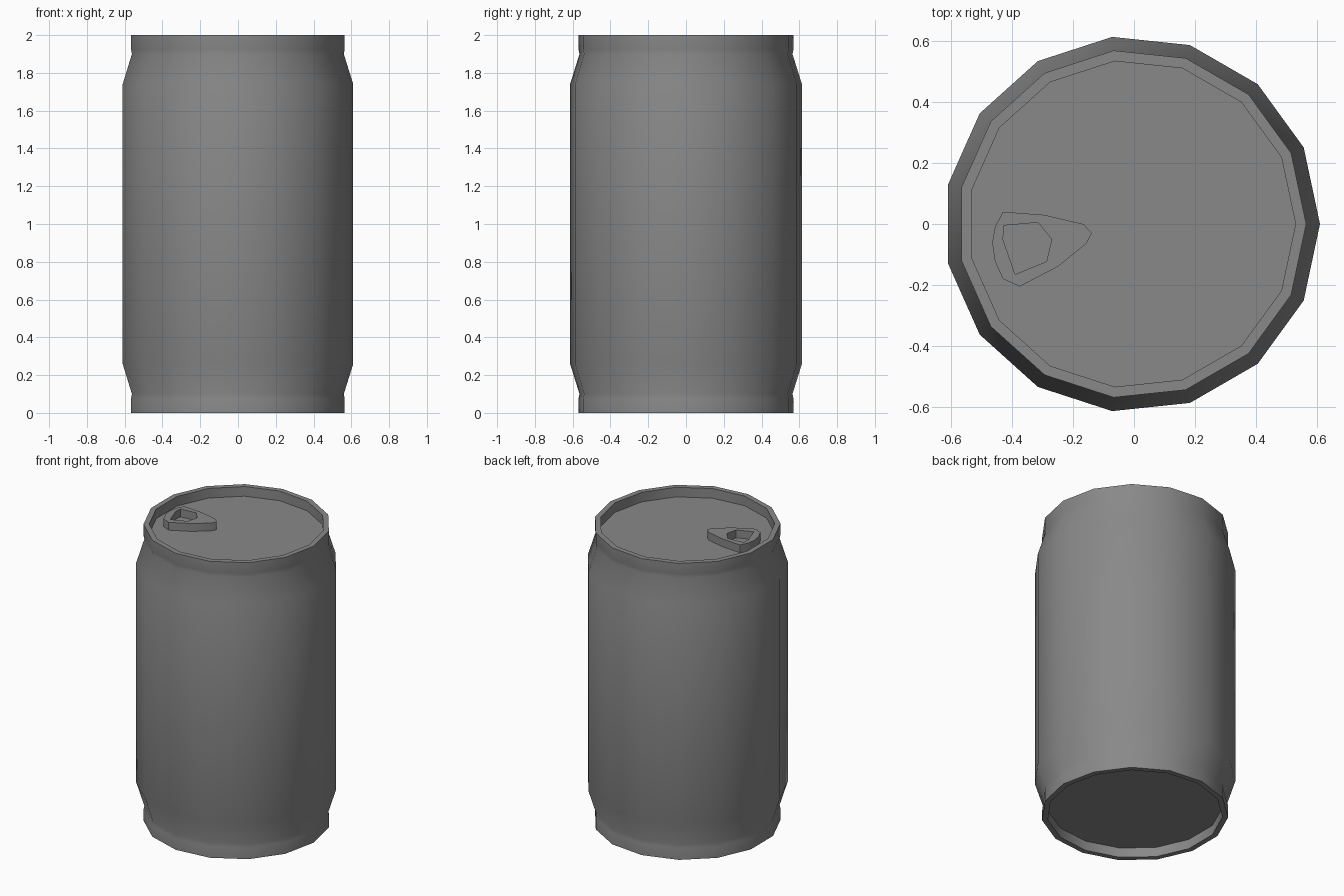
import bpy, bmesh, math

default = bpy.data.objects.get("Cube")
if default:
    bpy.data.objects.remove(default, do_unlink=True)

SIDES = 15
LID_Z = 1.935
SHIFT = -0.007

# Single metal colour
metal = bpy.data.materials.new("grey metal")
metal.use_nodes = True
GREY = (0.25, 0.25, 0.25, 1)
metal.diffuse_color = GREY
metal.node_tree.nodes["Principled BSDF"].inputs["Base Color"].default_value = GREY


def finish(name, bm):
    bmesh.ops.recalc_face_normals(bm, faces=bm.faces[:])
    mesh = bpy.data.meshes.new(name)
    bm.to_mesh(mesh)
    bm.free()
    mesh.materials.append(metal)
    obj = bpy.data.objects.new(name, mesh)
    bpy.context.collection.objects.link(obj)
    bpy.ops.object.select_all(action='DESELECT')
    obj.select_set(True)
    bpy.context.view_layer.objects.active = obj
    bpy.ops.object.shade_smooth_by_angle(angle=math.radians(30))
    return obj


def bridge(bm, a, b):
    n = len(a)
    for i in range(n):
        j = (i + 1) % n
        bm.faces.new((a[i], a[j], b[j], b[i]))


# Can body: half profile from the recessed base up, mirrored for the top
half = [(0.537, 2 - LID_Z), (0.537, 0), (0.572, 0), (0.572, 0.075),
        (0.567, 0.1), (0.617, 0.26)]
profile = half + [(r, 2 - z) for r, z in reversed(half)]
bm = bmesh.new()
rings = []
for r, z in profile:
    angles = [2 * math.pi * i / SIDES for i in range(SIDES)]
    rings.append([bm.verts.new((r * math.cos(a) + SHIFT, r * math.sin(a), z))
                  for a in angles])
for lower, upper in zip(rings, rings[1:]):
    bridge(bm, lower, upper)
bm.faces.new(rings[0])
bm.faces.new(rings[-1])
finish("can_body", bm)

# Pull tab: rounded triangle with a finger hole
outline = [(-.43, .04), (-.295, .03), (-.167, 0), (-.138, -.03), (-.157, -.065),
           (-.25, -.14), (-.375, -.205), (-.43, -.18), (-.456, -.123),
           (-.465, -.06), (-.456, -.01)]
hole = [(-.426, -.005), (-.315, .005), (-.27, -.05), (-.287, -.123),
        (-.39, -.165), (-.43, -.05)]
bm = bmesh.new()
loops = {}
for key, points in (("outer", outline), ("inner", hole)):
    for z in (LID_Z, LID_Z + 0.053):
        loops[key, z] = [bm.verts.new((x, y, z)) for x, y in points]
    bridge(bm, loops[key, LID_Z], loops[key, LID_Z + 0.053])
for z in (LID_Z, LID_Z + 0.053):
    edges = []
    for key in ("outer", "inner"):
        ring = loops[key, z]
        edges += [bm.edges.get((ring[i - 1], ring[i])) for i in range(len(ring))]
    bmesh.ops.triangle_fill(bm, edges=edges, use_beauty=True)
finish("pull_tab", bm)
